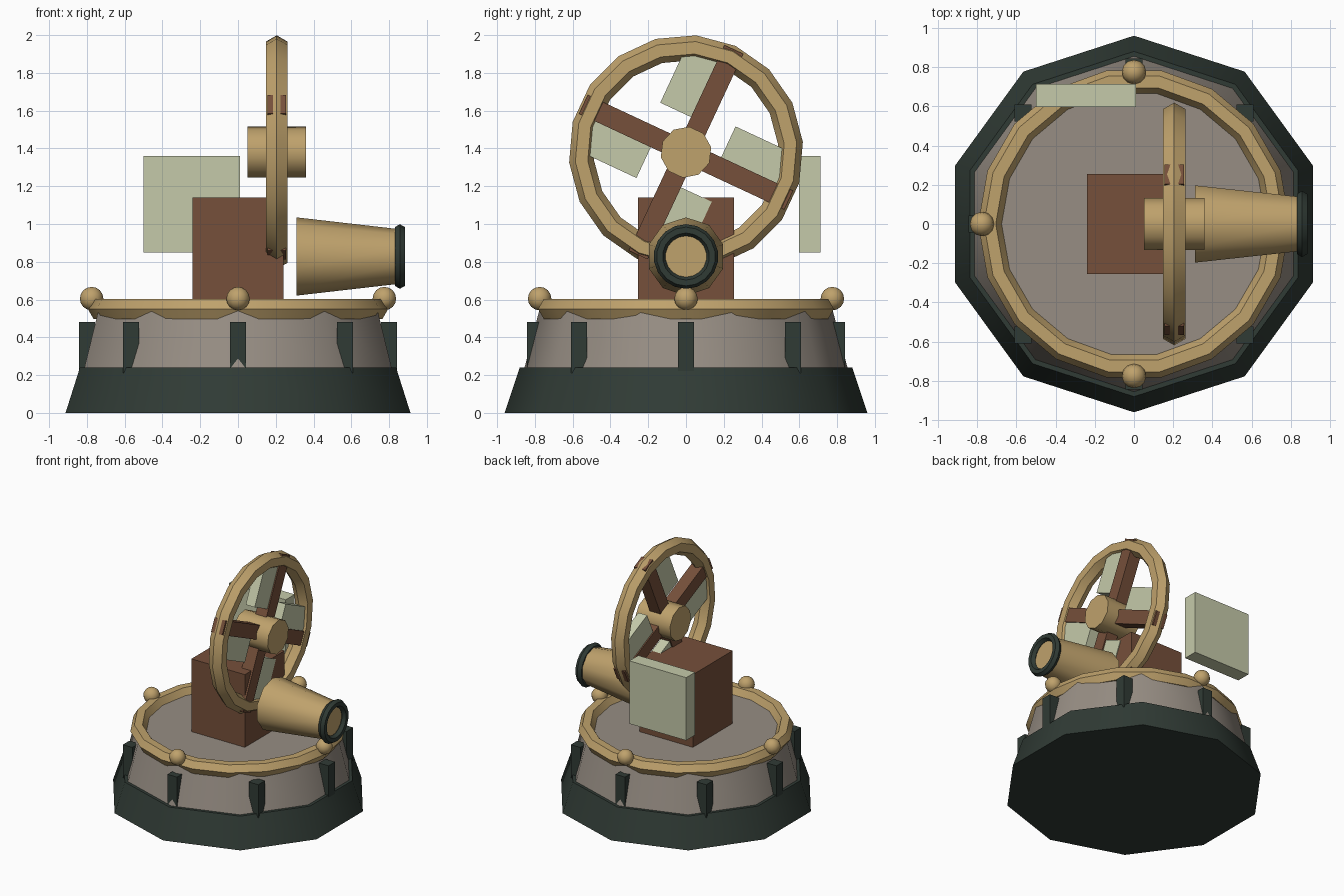
import bpy
from math import radians, pi, cos, sin
from mathutils import Matrix

if "Cube" in bpy.data.objects:
    bpy.data.objects.remove(bpy.data.objects["Cube"])


def material(name, rgb):
    m = bpy.data.materials.new(name)
    m.use_nodes = True
    m.diffuse_color = (*rgb, 1)
    bsdf = next(n for n in m.node_tree.nodes if n.type == "BSDF_PRINCIPLED")
    bsdf.inputs["Base Color"].default_value = (*rgb, 1)
    return m


dark = material("dark green", (0.03, 0.044, 0.036))
stone = material("warm grey", (0.31, 0.27, 0.23))
brass = material("brass tan", (0.52, 0.36, 0.15))
wood = material("red brown", (0.18, 0.08, 0.043))
pale = material("pale green", (0.56, 0.59, 0.40))


def finish(name, mat, loc, rot=Matrix()):
    ob = bpy.context.object
    ob.name = name
    ob.data.transform(rot)
    ob.location = loc
    ob.data.materials.append(mat)
    bpy.ops.object.shade_smooth_by_angle(angle=radians(40))
    return ob


def box(name, mat, loc, size, rot=Matrix(), offset=(0, 0, 0)):
    bpy.ops.mesh.primitive_cube_add(size=1)
    place = rot @ Matrix.Translation(offset) @ Matrix.Diagonal((*size, 1))
    return finish(name, mat, loc, place)


def cone(name, mat, loc, r1, r2, depth, rot=Matrix()):
    bpy.ops.mesh.primitive_cone_add(vertices=10, radius1=r1, radius2=r2, depth=depth)
    return finish(name, mat, loc, rot)


def ring(name, mat, loc, major, minor, rot=Matrix()):
    bpy.ops.mesh.primitive_torus_add(major_segments=18, minor_segments=6,
                                     major_radius=major, minor_radius=minor)
    return finish(name, mat, loc, rot)


def turn(deg):
    return Matrix.Rotation(radians(deg), 4, "X")


sideways = Matrix.Rotation(pi / 2, 4, "Y")

# Base, drum and rim
cone("base", dark, (0, 0, 0.12), 0.96, 0.88, 0.24)
cone("drum", stone, (0, 0, 0.385), 0.86, 0.775, 0.33)
ring("drum_rim", brass, (0, 0, 0.55), 0.735, 0.06)

# Brackets around the drum
for i in range(8):
    a = i * pi / 4
    box(f"bracket_{i + 1}", dark, (0.8 * cos(a), 0.8 * sin(a), 0.345), (0.085, 0.085, 0.27))

# Balls on the rim
for i in range(4):
    a = i * pi / 2
    bpy.ops.mesh.primitive_uv_sphere_add(segments=12, ring_count=8, radius=0.062)
    finish(f"rim_ball_{i + 1}", brass, (0.775 * cos(a), 0.775 * sin(a), 0.605))

# Housing and the loose panel behind it
box("housing", wood, (0, 0, 0.845), (0.48, 0.51, 0.59))
box("back_panel", pale, (-0.245, 0.655, 1.105), (0.51, 0.115, 0.51))

# Barrel and muzzle
cone("barrel", brass, (0.58, 0, 0.828), 0.207, 0.145, 0.54, turn(90) @ sideways)
ring("muzzle_ring", dark, (0.857, 0, 0.828), 0.14, 0.031, sideways)

# Wheel with hub, spokes and paddles
axle = (0.205, 0, 1.38)
tilt = -25
ring("wheel_rim", brass, axle, 0.555, 0.066, turn(tilt) @ sideways)
cone("wheel_hub", brass, axle, 0.136, 0.136, 0.31, turn(tilt) @ sideways)
for i in range(2):
    box(f"spoke_{i + 1}", wood, axle, (0.1, 0.11, 1.2), turn(tilt + 90 * i))
for i in range(4):
    box(f"paddle_{i + 1}", pale, axle, (0.08, 0.205, 0.34), turn(tilt + 90 * i),
        (0, -0.132, 0.35))
